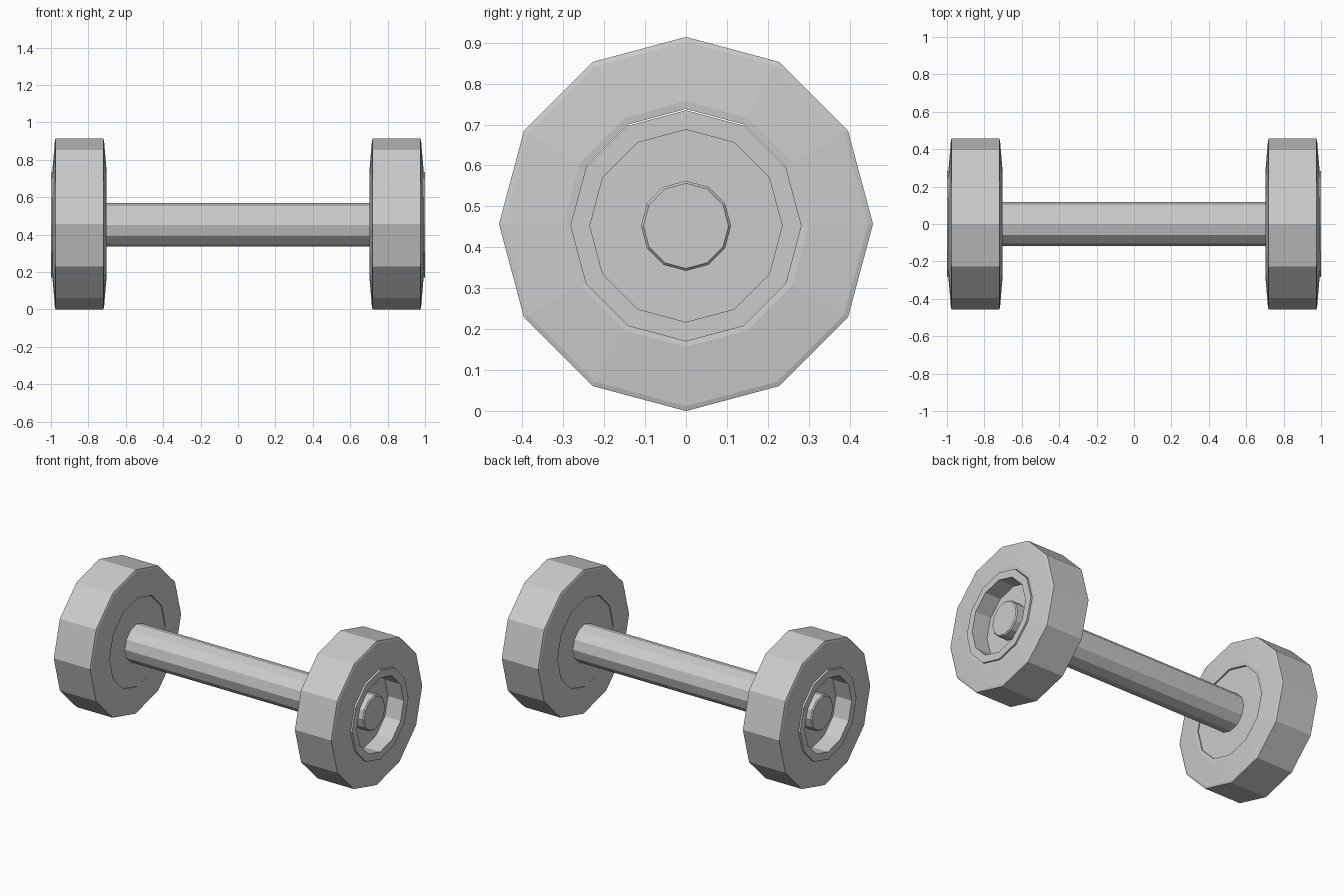
import bpy, bmesh
from math import sin, cos, pi

if "Cube" in bpy.data.objects:
    bpy.data.objects.remove(bpy.data.objects["Cube"])

SIDES = 12
AXIS_Z = 0.4525   # handle and hub plates
TYRE_Z = 0.457    # weight rings sit a hair higher


def lathe_x(name, profile, z, side=1, closed=False):
    """Spin (x, radius) points around the x axis into a 12-sided solid."""
    bm = bmesh.new()
    rings = []
    for x, r in profile:
        rings.append([bm.verts.new((side * x, r * sin(2 * pi * i / SIDES),
                                    r * cos(2 * pi * i / SIDES)))
                      for i in range(SIDES)])
    pairs = list(zip(rings, rings[1:]))
    if closed:
        pairs.append((rings[-1], rings[0]))
    else:
        bm.faces.new(rings[0])
        bm.faces.new(rings[-1])
    for a, b in pairs:
        for i in range(SIDES):
            j = (i + 1) % SIDES
            bm.faces.new((a[i], a[j], b[j], b[i]))
    bmesh.ops.recalc_face_normals(bm, faces=bm.faces)
    mesh = bpy.data.meshes.new(name)
    bm.to_mesh(mesh)
    bm.free()
    obj = bpy.data.objects.new(name, mesh)
    obj.location.z = z
    bpy.context.collection.objects.link(obj)
    return obj


# Grip bar with narrower hub ends
lathe_x("handle", [(-0.96, 0.104), (-0.953, 0.11), (-0.72, 0.11), (-0.72, 0.117),
                   (0.72, 0.117), (0.72, 0.11), (0.953, 0.11), (0.96, 0.104)], AXIS_Z)

# Weight ring section: tapered faces around a through hole
tyre = [(0.720, 0.457), (0.716, 0.445), (0.704, 0.300), (0.706, 0.281),
        (0.989, 0.281), (0.991, 0.300), (0.979, 0.445), (0.975, 0.457)]
# Plate section: flat inside, raised lip and deep recess outside
plate = [(0.713, 0.2825), (1.0, 0.2825), (1.0, 0.235), (0.89, 0.235)]

for label, side in (("right", 1), ("left", -1)):
    lathe_x("weight_ring_" + label, tyre, TYRE_Z, side, closed=True)
    lathe_x("hub_plate_" + label, plate, AXIS_Z, side)
